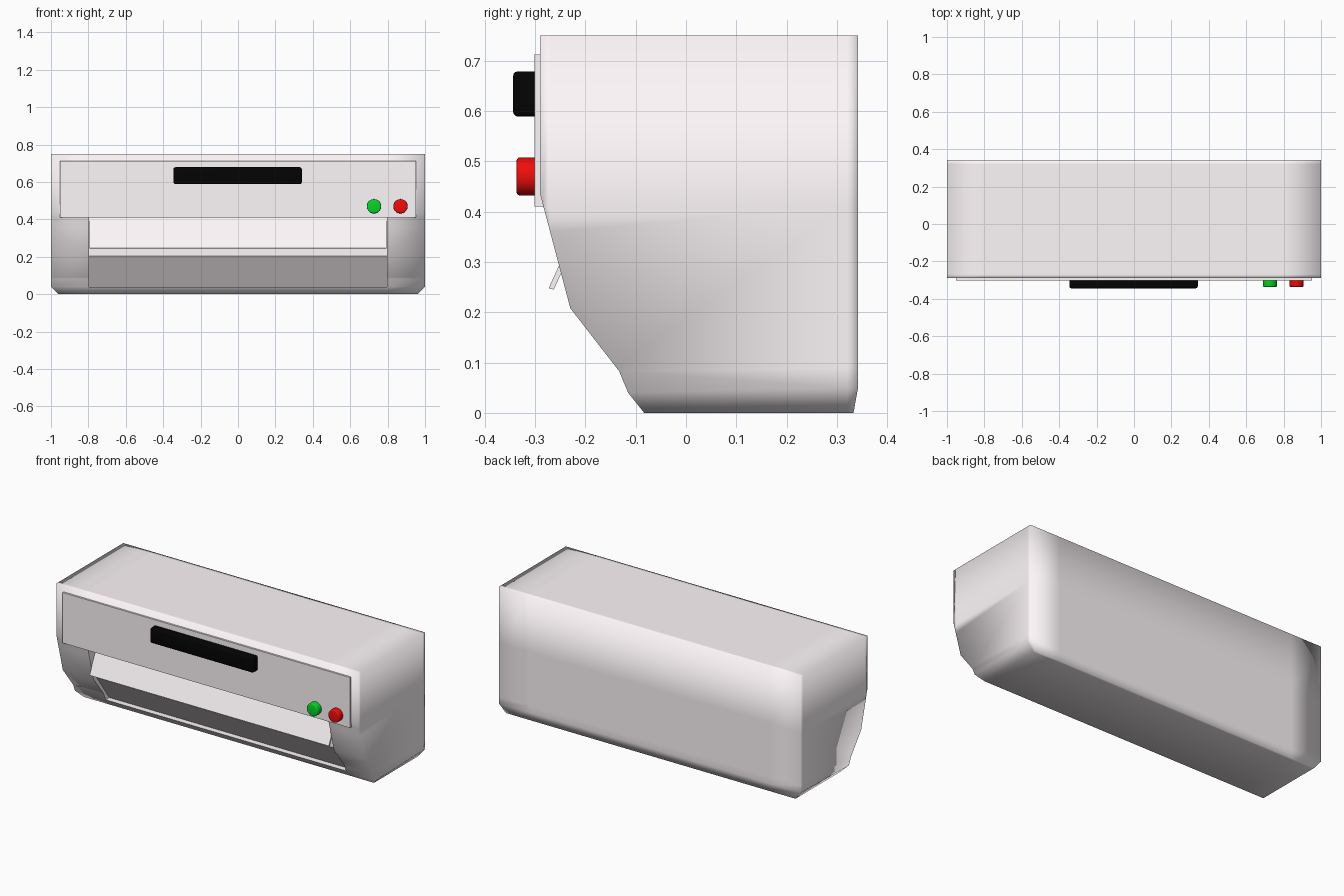
import bpy, bmesh, math

if "Cube" in bpy.data.objects:
    bpy.data.objects.remove(bpy.data.objects["Cube"])

WHITE = (1.0, 0.94, 0.96)


def make_object(name, bm, color=None):
    bmesh.ops.recalc_face_normals(bm, faces=bm.faces)
    mesh = bpy.data.meshes.new(name)
    bm.to_mesh(mesh)
    bm.free()
    ob = bpy.data.objects.new(name, mesh)
    bpy.context.collection.objects.link(ob)
    if color:
        mat = bpy.data.materials.new(name + "_color")
        mat.diffuse_color = (*color, 1)
        mat.use_nodes = True
        mat.node_tree.nodes["Principled BSDF"].inputs["Base Color"].default_value = mat.diffuse_color
        mesh.materials.append(mat)
    return ob


def extrude_profile(name, pts, half, inset_low=0.0, loops=()):
    """Extrude a (y, z) profile along x; floor points may be inset; loops are (axis, position)."""
    bm = bmesh.new()
    rings = []
    for s in (-1, 1):
        rings.append([bm.verts.new((s * (half - (inset_low if z < 0.001 else 0)), y, z))
                      for y, z in pts])
    n = len(pts)
    for i in range(n):
        j = (i + 1) % n
        bm.faces.new((rings[0][i], rings[0][j], rings[1][j], rings[1][i]))
    for r in rings:
        if inset_low:
            low = [i for i in range(n) if pts[i][1] < 0.001]
            a, b = low[0], low[-1]
            bm.faces.new([r[i] for i in range(n) if i not in low])
            bm.faces.new((r[a - 1], r[a], r[b], r[(b + 1) % n]))
        else:
            bm.faces.new(r)
    for axis, pos in loops:
        co, no = [0, 0, 0], [0, 0, 0]
        co[axis], no[axis] = pos, 1
        bmesh.ops.bisect_plane(bm, geom=bm.verts[:] + bm.edges[:] + bm.faces[:],
                               plane_co=co, plane_no=no, dist=1e-5)
    return make_object(name, bm, WHITE)


def box(name, lo, hi, bevel=0.0, color=None):
    bm = bmesh.new()
    bmesh.ops.create_cube(bm, size=1)
    for v in bm.verts:
        v.co = [(a + b) / 2 + c * (b - a) for a, b, c in zip(lo, hi, v.co)]
    if bevel:
        edges = [e for e in bm.edges if not all(v.co.y > hi[1] - 1e-5 for v in e.verts)]
        bmesh.ops.bevel(bm, geom=edges, offset=bevel, segments=3, profile=0.5,
                        affect='EDGES')
    return make_object(name, bm, color)


def smooth(ob, angle):
    bpy.ops.object.select_all(action='DESELECT')
    ob.select_set(True)
    bpy.context.view_layer.objects.active = ob
    bpy.ops.object.shade_smooth_by_angle(angle=math.radians(angle))


# housing with chamfered bottom ends and support loops for the soft shading
housing = extrude_profile("housing", [
    (0.342, 0.75), (0.342, 0.05), (0.333, 0.0), (-0.083, 0.0), (-0.115, 0.04),
    (-0.133, 0.083), (-0.23, 0.208), (-0.29, 0.435), (-0.29, 0.75)], 1.0, 0.04,
    [(0, -0.797), (0, 0.797), (1, 0.32), (1, -0.27), (2, 0.41), (2, 0.09)])

# air outlet recess
cutter = extrude_profile("outlet_cutter", [
    (-0.08, 0.04), (-0.2, 0.205), (-0.2, 0.41), (-0.5, 0.41), (-0.5, 0.04)], 0.797)
cutter.data.materials.clear()
cutter.hide_render = True
mod = housing.modifiers.new("outlet", 'BOOLEAN')
mod.operation = 'DIFFERENCE'
mod.solver = 'EXACT'
mod.object = cutter
bpy.context.view_layer.objects.active = housing
bpy.ops.object.modifier_apply(modifier=mod.name)
bpy.data.objects.remove(cutter)

# smooth outer shell, crisp recess
bm = bmesh.new()
bm.from_mesh(housing.data)
for f in bm.faces:
    f.material_index = 0
    c = f.calc_center_median()
    f.smooth = True
    if abs(c.x) < 0.7975 and 0.039 < c.z < 0.411 and c.y < -0.05:
        f.smooth = False
        for e in f.edges:
            e.smooth = False
bm.to_mesh(housing.data)
bm.free()

# tilted outlet flap
extrude_profile("outlet_flap", [
    (-0.273, 0.248), (-0.263, 0.245), (-0.19, 0.405), (-0.2, 0.408)], 0.793)

# raised front panel and black display strip
box("front_panel", (-0.953, -0.301, 0.41), (0.953, -0.28, 0.712), 0, WHITE)
display = box("display_strip", (-0.345, -0.344, 0.589), (0.341, -0.295, 0.679), 0.01,
              (0.001, 0.001, 0.001))
smooth(display, 40)

# round buttons
for name, x, color in (("green_button", 0.727, (0.003, 0.65, 0.02)),
                       ("red_button", 0.869, (0.85, 0.004, 0.003))):
    bm = bmesh.new()
    bmesh.ops.create_cone(bm, cap_ends=True, segments=32, radius1=0.038,
                          radius2=0.038, depth=0.042)
    rim = [e for e in bm.edges if all(v.co.z > 0.02 for v in e.verts)]
    bmesh.ops.bevel(bm, geom=rim, offset=0.007, segments=3, profile=0.5, affect='EDGES')
    for v in bm.verts:
        cx, cy, cz = v.co
        v.co = (x + cx, -0.316 - cz, 0.47 + cy)
    smooth(make_object(name, bm, color), 40)
